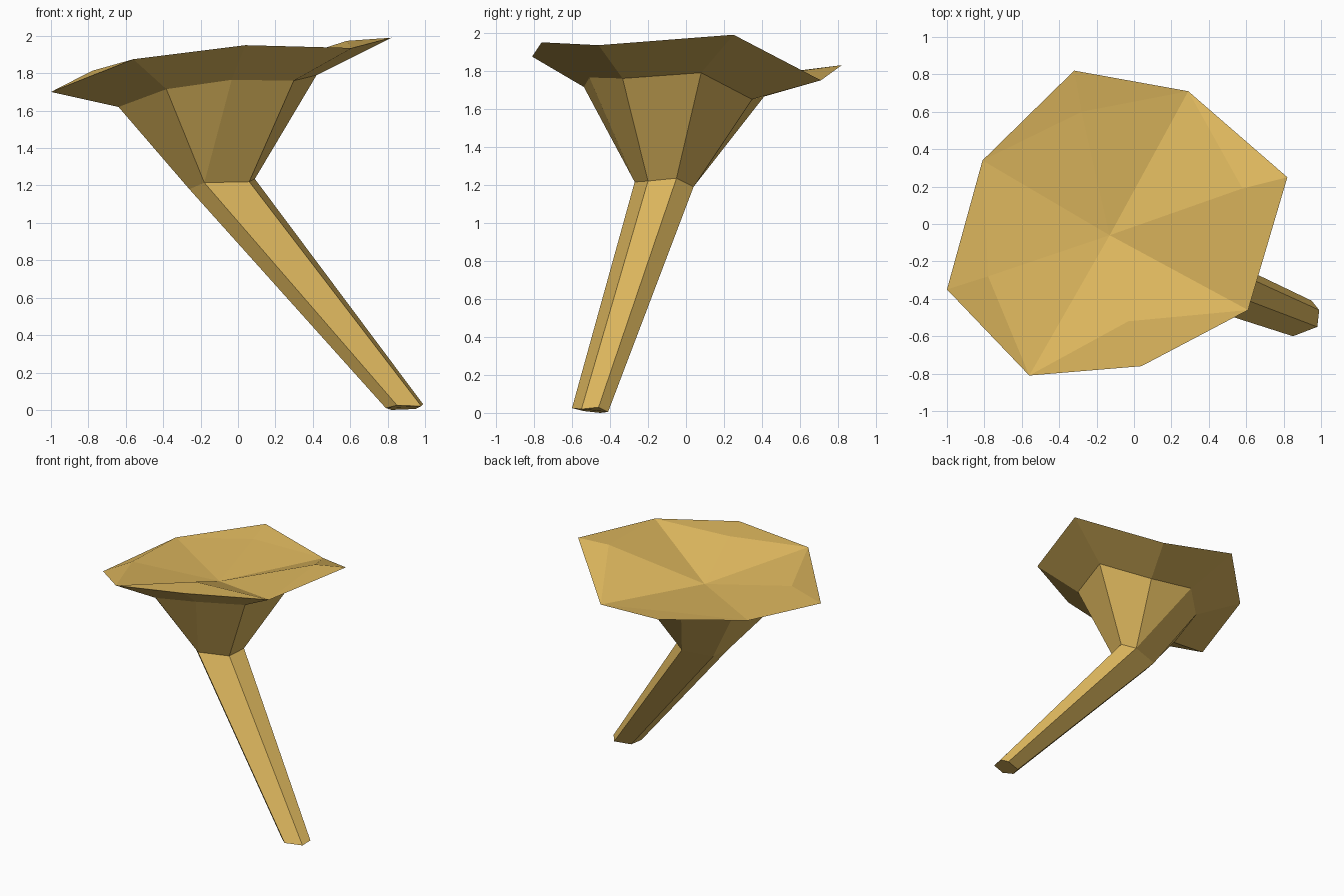
import bpy, bmesh

if "Cube" in bpy.data.objects:
    bpy.data.objects.remove(bpy.data.objects["Cube"])

# One ochre material for the whole funnel-shaped mushroom
ochre = bpy.data.materials.new("ochre")
ochre.diffuse_color = (0.72, 0.47, 0.11, 1)
ochre.use_nodes = True
ochre.node_tree.nodes["Principled BSDF"].inputs["Base Color"].default_value = ochre.diffuse_color


def make_part(name, build):
    bm = bmesh.new()
    build(bm)
    bmesh.ops.recalc_face_normals(bm, faces=bm.faces[:])
    mesh = bpy.data.meshes.new(name)
    bm.to_mesh(mesh)
    bm.free()
    mesh.materials.append(ochre)
    obj = bpy.data.objects.new(name, mesh)
    bpy.context.collection.objects.link(obj)
    return obj


# Wavy eight-point rim, counter-clockwise from the right
RIM = [(.82, .25, 1.99), (.29, .71, 1.75), (-.32, .82, 1.83), (-.81, .34, 1.77),
       (-1.0, -.35, 1.70), (-.56, -.81, 1.875), (.04, -.76, 1.95), (.61, -.46, 1.935)]
# Neck ring: the rim scaled down, at its own heights
NECK_Z = [1.79, 1.65, 1.665, 1.655, 1.62, 1.715, 1.765, 1.76]
NECK = [(x * .582 - .057, y * .582 - .066, z) for (x, y, _), z in zip(RIM, NECK_Z)]
# Dished top: a raised lip point behind every second rim point, and a low centre
LIPS = {0: (.58, .19, 1.973), 2: (-.28, .60, 1.80), 4: (-.78, -.28, 1.813), 6: (-.03, -.52, 1.937)}
CENTRE = (-.13, -.06, 1.74)
# Six-sided stem: top and foot rings
STEM_TOP = [(.09, -.05, 1.235), (.01, .04, 1.19), (-.23, -.03, 1.175),
            (-.26, -.18, 1.18), (-.18, -.27, 1.215), (.06, -.20, 1.22)]
FOOT = [(.99, -.46, .03), (.95, -.41, .005), (.82, -.45, .0),
        (.79, -.54, .01), (.85, -.60, .025), (.98, -.55, .02)]


def build_cap(bm):
    rim = [bm.verts.new(p) for p in RIM]
    neck = [bm.verts.new(p) for p in NECK]
    throat = [bm.verts.new(p) for p in STEM_TOP]
    centre = bm.verts.new(CENTRE)
    # dished top
    for i, p in LIPS.items():
        lip = bm.verts.new(p)
        a, b, c = rim[i - 1], rim[i], rim[(i + 1) % 8]
        for tri in ((a, b, lip), (b, c, lip), (a, lip, centre), (lip, c, centre)):
            bm.faces.new(tri)
    # underside of the rim
    for i in range(8):
        j = (i + 1) % 8
        bm.faces.new((rim[i], neck[i], neck[j], rim[j]))
    # funnel: eight neck points narrow to six stem points
    link = [0, 1, 1, 2, 3, 4, 4, 5]
    for i in range(8):
        j = (i + 1) % 8
        a, b = throat[link[i]], throat[link[j]]
        bm.faces.new((neck[i], a, neck[j]) if a == b else (neck[i], a, b, neck[j]))


def build_stem(bm):
    top = [bm.verts.new(p) for p in STEM_TOP]
    foot = [bm.verts.new(p) for p in FOOT]
    for i in range(6):
        j = (i + 1) % 6
        bm.faces.new((top[i], foot[i], foot[j], top[j]))
    bm.faces.new(foot)


make_part("mushroom_cap", build_cap)
stem = make_part("mushroom_stem", build_stem)

# Open tube: make sure the stem faces point away from its axis
me = stem.data
mid = sum((v.co for v in me.vertices), me.vertices[0].co * 0) / len(me.vertices)
if sum((p.center - mid).dot(p.normal) for p in me.polygons) < 0:
    me.flip_normals()

# Same check for the cap, whose top must face up
cap = bpy.data.objects["mushroom_cap"].data
if sum(p.normal.z for p in list(cap.polygons)[:16]) < 0:
    cap.flip_normals()
